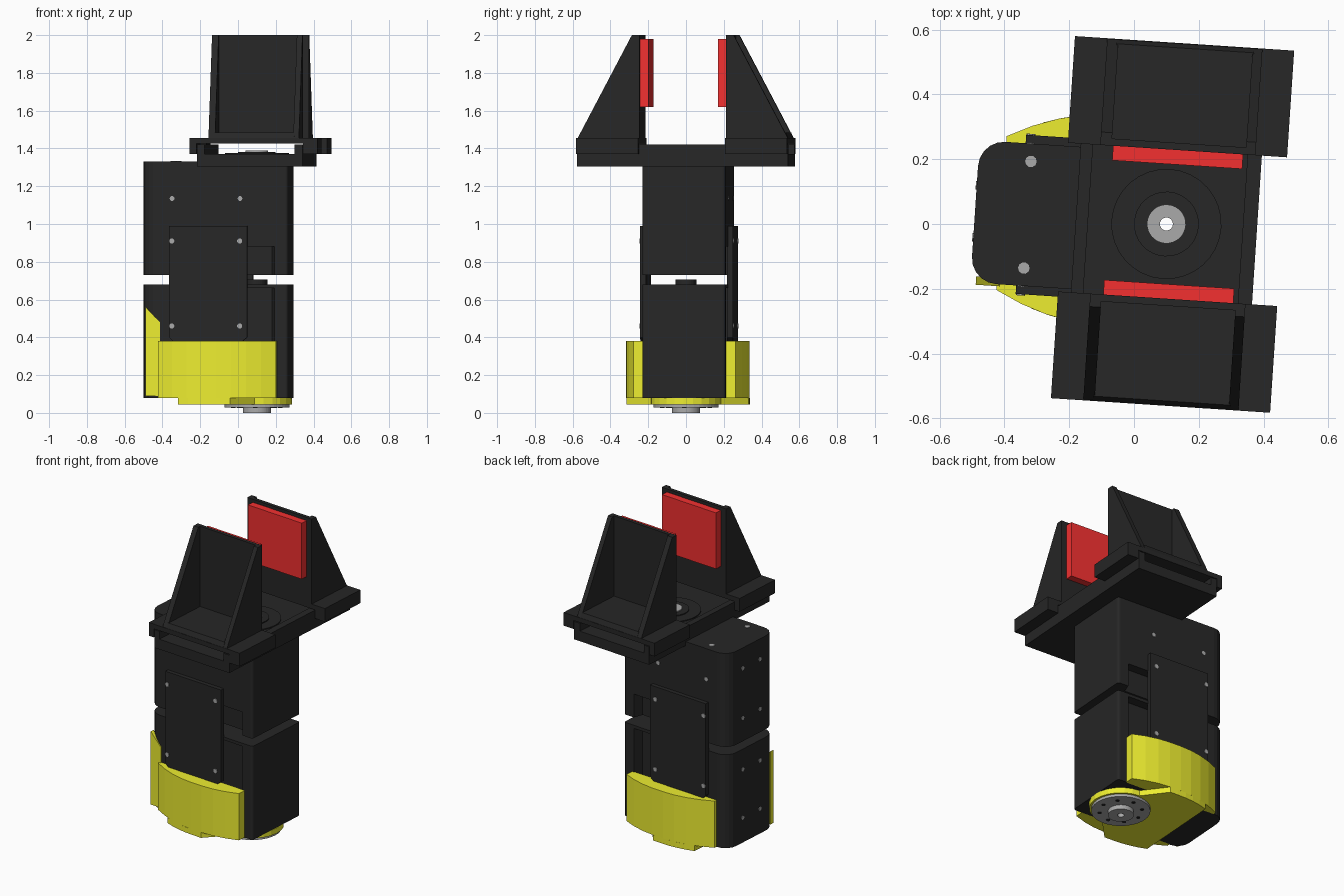
import bpy, bmesh, math

if "Cube" in bpy.data.objects:
    bpy.data.objects.remove(bpy.data.objects["Cube"])

ORIGIN, TURN = (0.1, 0, 0), math.radians(-3.8)   # whole arm is turned about the joint axis


def material(name, rgb):
    m = bpy.data.materials.new(name)
    m.diffuse_color = (*rgb, 1)
    m.use_nodes = True
    m.node_tree.nodes["Principled BSDF"].inputs["Base Color"].default_value = m.diffuse_color
    return m


BLACK = material("black", (0.02, 0.02, 0.02))
YELLOW = material("yellow", (0.85, 0.85, 0.03))
RED = material("red", (0.9, 0.03, 0.03))
STEEL = material("steel", (0.4, 0.4, 0.4))


def prism(name, pts, axis, a, b, mat=BLACK):
    """Extrude a closed 2D outline along an axis from a to b."""
    put = {"x": lambda p, q, h: (h, p, q),
           "y": lambda p, q, h: (p, h, q),
           "z": lambda p, q, h: (p, q, h)}[axis]
    bm = bmesh.new()
    lo = [bm.verts.new(put(p, q, a)) for p, q in pts]
    hi = [bm.verts.new(put(p, q, b)) for p, q in pts]
    bm.faces.new(lo)
    bm.faces.new(hi)
    n = len(pts)
    for i in range(n):
        bm.faces.new((lo[i], lo[(i + 1) % n], hi[(i + 1) % n], hi[i]))
    bmesh.ops.recalc_face_normals(bm, faces=bm.faces)
    me = bpy.data.meshes.new(name)
    bm.to_mesh(me)
    bm.free()
    ob = bpy.data.objects.new(name, me)
    bpy.context.collection.objects.link(ob)
    ob.location, ob.rotation_euler = ORIGIN, (0, 0, TURN)
    me.materials.append(mat)
    return ob


def box(name, x0, x1, y0, y1, z0, z1, mat=BLACK):
    return prism(name, [(x0, y0), (x1, y0), (x1, y1), (x0, y1)], "z", z0, z1, mat)


def disc(name, c, r, axis, a, b, mat=BLACK, n=32):
    pts = [(c[0] + r * math.cos(2 * math.pi * i / n),
            c[1] + r * math.sin(2 * math.pi * i / n)) for i in range(n)]
    return prism(name, pts, axis, a, b, mat)


def cut(ob, cutter):
    cutter.hide_render = True
    cutter.hide_viewport = True
    cutter.display_type = "WIRE"
    m = ob.modifiers.new("cut", "BOOLEAN")
    m.operation, m.object, m.solver = "DIFFERENCE", cutter, "EXACT"


def rounded(x0, x1, hw, rl, rr):
    """Rectangle outline with separate corner radii on its left and right ends."""
    pts = []
    for cx, cy, r, a0 in ((x1 - rr, hw - rr, rr, 0), (x0 + rl, hw - rl, rl, 90),
                          (x0 + rl, rl - hw, rl, 180), (x1 - rr, rr - hw, rr, 270)):
        for k in range(6):
            a = math.radians(a0 + k * 18)
            pts.append((cx + r * math.cos(a), cy + r * math.sin(a)))
    return pts


HW = 0.22
bore = disc("bore_cutter", (0, 0), 0.02, "z", -0.1, 1.6)

# Two stacked motor housings with side recesses
lower = prism("lower_motor", rounded(-0.592, 0.18, HW, 0.08, 0.015), "z", 0.08, 0.68)
upper = prism("upper_motor", rounded(-0.592, 0.18, HW, 0.08, 0.015), "z", 0.73, 1.33)
for ob, z0, z1 in ((lower, 0.2, 0.66), (upper, 0.7, 0.88)):
    for s in (-1, 1):
        wedge = [(-0.12, s * 0.16), (0.09, s * 0.16), (0.13, s * 0.3), (-0.12, s * 0.3)]
        cut(ob, prism("recess_cutter", wedge, "z", z0, z1))
    cut(ob, bore)

# Joint between the motors
cut(disc("joint_hub", (0, 0), 0.055, "z", 0.68, 0.705), bore)

# Side link plates with screws
for s in (-1, 1):
    prism("side_plate", [(-0.45, 0.4), (-0.43, 0.38), (-0.06, 0.38), (-0.035, 0.4),
                         (-0.035, 0.99), (-0.45, 0.99)], "y", s * 0.215, s * 0.246)
    for x in (-0.435, -0.075):
        for z in (0.46, 0.91):
            disc("plate_screw", (x, z), 0.014, "y", s * 0.24, s * 0.25, STEEL, 10)
        disc("housing_screw", (x, 1.135), 0.013, "y", s * 0.21, s * 0.223, STEEL, 10)
    for x in (-0.43, -0.15):
        disc("top_screw", (x, s * 0.165), 0.018, "z", 1.32, 1.334, STEEL, 10)
    for z in (0.24, 0.55, 0.88, 1.2):
        disc("end_screw", (s * 0.08, z), 0.013, "x", -0.595, -0.58, STEEL, 10)

# Yellow cradle: bowed walls on both sides joined by a bottom bridge
def bow(x):
    return 0.325 - 0.85 * max(0, abs(x + 0.16) - 0.03) ** 2


xs = [-0.51 + 0.63 * i / 8 for i in range(9)]
for s in (-1, 1):
    wall = [(x, s * bow(x)) for x in xs] + [(0.12, s * 0.215), (-0.51, s * 0.215)]
    prism("cradle_wall", wall, "z", 0.08, 0.38, YELLOW)
bx = [-0.4 + 0.28 * i / 5 for i in range(6)]
arc = [(0.185 * math.cos(math.radians(a)), 0.185 * math.sin(math.radians(a)))
       for a in range(90, -91, -15)]
bridge = prism("cradle_bridge", [(x, bow(x)) for x in bx] + arc
               + [(x, -bow(x)) for x in reversed(bx)], "z", 0.045, 0.08, YELLOW)
cut(bridge, bore)
prism("cradle_tab", [(-0.575, 0.56), (-0.575, 0.09), (-0.5, 0.09), (-0.5, 0.48)],
      "y", -0.2, -0.226, YELLOW)

# Output flange underneath
for nm, r, z0, z1 in (("flange", 0.172, 0.028, 0.08), ("flange_hub", 0.075, 0.0, 0.03)):
    cut(disc(nm, (0, 0), r, "z", z0, z1, STEEL, 40), bore)
for i in range(8):
    a = i * math.pi / 4
    disc("flange_bolt", (0.125 * math.cos(a), 0.125 * math.sin(a)), 0.012,
         "z", 0.025, 0.03, BLACK, 10)

# Gripper base plate, hub rings and rails
cut(box("gripper_base", -0.28, 0.28, -0.56, 0.56, 1.305, 1.37), bore)
for nm, r, z in (("base_ring", 0.17, 1.376), ("base_boss", 0.1, 1.382), ("base_collar", 0.06, 1.388)):
    cut(disc(nm, (0, 0), r, "z", 1.36, z, STEEL if r < 0.07 else BLACK), bore)
for x0, x1 in ((-0.28, -0.242), (0.236, 0.28)):
    box("slide_rail", x0, x1, -0.56, 0.56, 1.365, 1.42)

# Two mirrored jaws: carriage, hollow wedge finger and red pad
for s in (-1, 1):
    inner, outer = s * 0.23, s * 0.56
    box("jaw_carriage", -0.32, 0.358, inner, outer, 1.425, 1.455)
    for x0, x1 in ((-0.32, -0.283), (0.283, 0.358)):
        box("carriage_foot", x0, x1, inner, outer, 1.37, 1.43)
    wedge = [(inner, 1.45), (outer, 1.45), (s * 0.27, 2.0), (inner, 2.0)]
    for x0, x1 in ((-0.22, -0.185), (0.23, 0.26)):
        prism("finger_cheek", wedge, "x", x0, x1)
    box("finger_back", -0.19, 0.235, inner, s * 0.252, 1.45, 2.0)
    prism("finger_floor", [(inner, 1.45), (outer, 1.45), (s * 0.545, 1.485), (inner, 1.485)],
          "x", -0.19, 0.235)
    box("grip_pad", -0.18, 0.222, s * 0.185, s * 0.231, 1.62, 1.98, RED)
